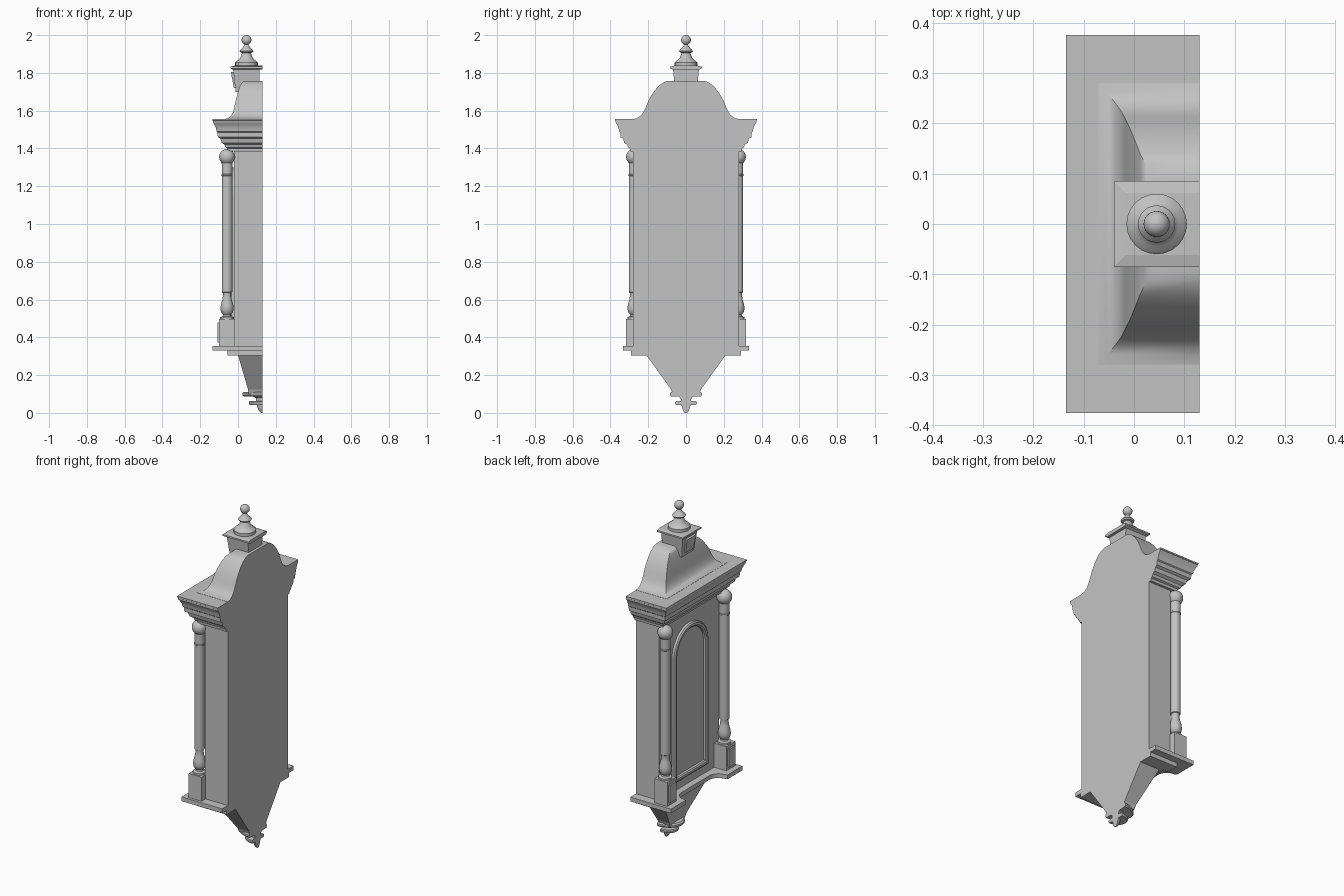
import bpy, bmesh, math

cube = bpy.data.objects.get("Cube")
if cube:
    bpy.data.objects.remove(cube)

BACK = 0.13
SPRING = 1.14

grey = bpy.data.materials.new("plain grey")
grey.use_nodes = True
colour = (0.55, 0.55, 0.55, 1)
grey.diffuse_color = colour
grey.node_tree.nodes["Principled BSDF"].inputs["Base Color"].default_value = colour


def finish(name, bm, angle=None):
    bmesh.ops.recalc_face_normals(bm, faces=bm.faces)
    mesh = bpy.data.meshes.new(name)
    bm.to_mesh(mesh)
    bm.free()
    mesh.materials.append(grey)
    obj = bpy.data.objects.new(name, mesh)
    bpy.context.collection.objects.link(obj)
    if angle:
        bpy.ops.object.select_all(action='DESELECT')
        obj.select_set(True)
        bpy.context.view_layer.objects.active = obj
        bpy.ops.object.shade_smooth_by_angle(angle=math.radians(angle))
    return obj


def skin(name, rings, angle=None, caps=True):
    """Join rings of points with quads and close both ends."""
    bm = bmesh.new()
    loops = [[bm.verts.new(p) for p in ring] for ring in rings]
    n = len(loops[0])
    for a, b in zip(loops, loops[1:]):
        for i in range(n):
            j = (i + 1) % n
            bm.faces.new((a[i], a[j], b[j], b[i]))
    if caps:
        bm.faces.new(loops[0])
        bm.faces.new(loops[-1])
    return finish(name, bm, angle)


def tiers(name, levels, back=BACK, angle=None, y=0):
    """Stack of rectangles given as (half width, front x, z)."""
    return skin(name, [[(f, y - w, z), (back, y - w, z), (back, y + w, z), (f, y + w, z)]
                       for w, f, z in levels], angle)


def box(name, x0, x1, y, half, z0, z1):
    return tiers(name, [(half, x0, z0), (half, x0, z1)], x1, y=y)


def lathe(name, profile, x, y, steps=24, half=False, squash=1):
    """Turned part from (radius, z); a half turning is flat at the back."""
    span = math.pi if half else 2 * math.pi
    count = steps + 1 if half else steps
    rings = []
    for r, z in profile:
        turns = [math.pi / 2 + span * i / steps for i in range(count)]
        rings.append([(x + r * math.cos(t), y + r * squash * math.sin(t), z) for t in turns])
    return skin(name, rings, 35)


def ball(radius, z, start, end, n=10):
    """Profile of a ball between two angles from its lowest point."""
    return [(radius * math.sin(t), z - radius * math.cos(t))
            for t in (math.radians(start + (end - start) * i / n) for i in range(n + 1))]


# Case body
box("case", -0.02, BACK, 0, 0.28, 0.305, 1.4)

# Arched door frame with its panel
rings = []
for r, x in [(0.16, -0.018), (0.16, -0.034), (0.152, -0.04), (0.14, -0.04),
             (0.132, -0.034), (0.13, -0.023)]:
    foot = 0.57 - r
    arch = [(x, r * math.cos(math.pi * i / 24), SPRING + r * math.sin(math.pi * i / 24))
            for i in range(25)]
    rings.append([(x, r, foot)] + arch + [(x, -r, foot)])
skin("door", rings, 30)

# Moulded cornice, mitred round the front and sides
cornice = [(0, 1.385), (0.015, 1.385), (0.017, 1.4), (0.027, 1.405), (0.032, 1.42),
           (0.047, 1.43), (0.053, 1.452), (0.067, 1.46), (0.068, 1.485), (0.074, 1.49),
           (0.077, 1.508), (0.085, 1.527), (0.092, 1.537), (0.092, 1.545),
           (0.095, 1.547), (0.095, 1.555)]
tiers("cornice", [(0.28 + d, -0.04 - d, z) for d, z in cornice], angle=30)

# Bell-shaped hood
tiers("hood", [(0.28, -0.07, 1.55), (0.28, -0.07, 1.556), (0.26, -0.053, 1.56),
               (0.24, -0.037, 1.573), (0.225, -0.026, 1.592), (0.212, -0.019, 1.62),
               (0.2, -0.013, 1.65), (0.185, -0.006, 1.678), (0.165, 0.002, 1.708),
               (0.14, 0.012, 1.735), (0.115, 0.024, 1.752), (0.09, 0.037, 1.758)], angle=35)

# Crown block, sloping key panel and cap
tiers("crown_block", [(0.056, -0.012, 1.7), (0.069, -0.026, 1.82)], 0.113)
tiers("crown_panel", [(0.033, -0.022, 1.72), (0.045, -0.038, 1.805)], 0.02)
tiers("crown_cap", [(0.07, -0.027, 1.817), (0.085, -0.04, 1.824), (0.085, -0.04, 1.833),
                    (0.062, -0.017, 1.838)], BACK)

# Turned top finial
lathe("top_finial", [(0.06, 1.83), (0.06, 1.855), (0.055, 1.861), (0.045, 1.867),
                     (0.033, 1.88), (0.026, 1.897), (0.022, 1.905), (0.032, 1.908),
                     (0.037, 1.915), (0.032, 1.922), (0.02, 1.933), (0.012, 1.945),
                     (0.011, 1.95)] + ball(0.026, 1.974, 25, 179), 0.045, 0)

# Columns, pedestals and the blocks below them
column = [(0.036, 0.495), (0.036, 0.507), (0.022, 0.512), (0.02, 0.52), (0.03, 0.53),
          (0.035, 0.55), (0.033, 0.57), (0.025, 0.6), (0.021, 0.625), (0.023, 0.637),
          (0.028, 0.64), (0.028, 1.255), (0.03, 1.257), (0.03, 1.262), (0.028, 1.264),
          (0.028, 1.315)] + ball(0.042, 1.355, 42, 179)
for side, s in (("left", -1), ("right", 1)):
    y = 0.275 * s
    lathe(side + "_column", column, -0.058, y)
    box(side + "_pedestal", -0.1, -0.015, y, 0.042, 0.35, 0.497)
    box(side + "_pedestal_panel", -0.109, -0.099, y, 0.029, 0.373, 0.478)
    box(side + "_under_block", -0.055, BACK, 0.255 * s, 0.036, 0.305, 0.332)

# Base shelf with a curved recess in the front edge
edge = [(BACK, 0.333), (-0.135, 0.333), (-0.135, 0.195)]
for i in range(9):
    t = math.pi / 2 * i / 8
    edge.append((-0.12 + 0.06 * math.sin(t), 0.13 + 0.06 * math.cos(t)))
outline = edge + [(x, -y) for x, y in reversed(edge)]
skin("base_shelf", [[(x, y, z) for x, y in outline] for z in (0.33, 0.355)])

# Tapered bracket under the case
tiers("bracket", [(0.07, 0.056, 0.1), (0.08, 0.053, 0.125), (0.21, 0, 0.306)])

# Half-turned lower pendant against the wall
lathe("bottom_pendant", [(0.008, 0), (0.02, 0.012), (0.027, 0.03), (0.03, 0.042),
                         (0.068, 0.043), (0.073, 0.05), (0.073, 0.057), (0.068, 0.062),
                         (0.035, 0.064), (0.036, 0.078), (0.048, 0.086), (0.1, 0.087),
                         (0.107, 0.094), (0.107, 0.104), (0.1, 0.111), (0.07, 0.112)],
      BACK, 0, half=True, squash=0.78)
